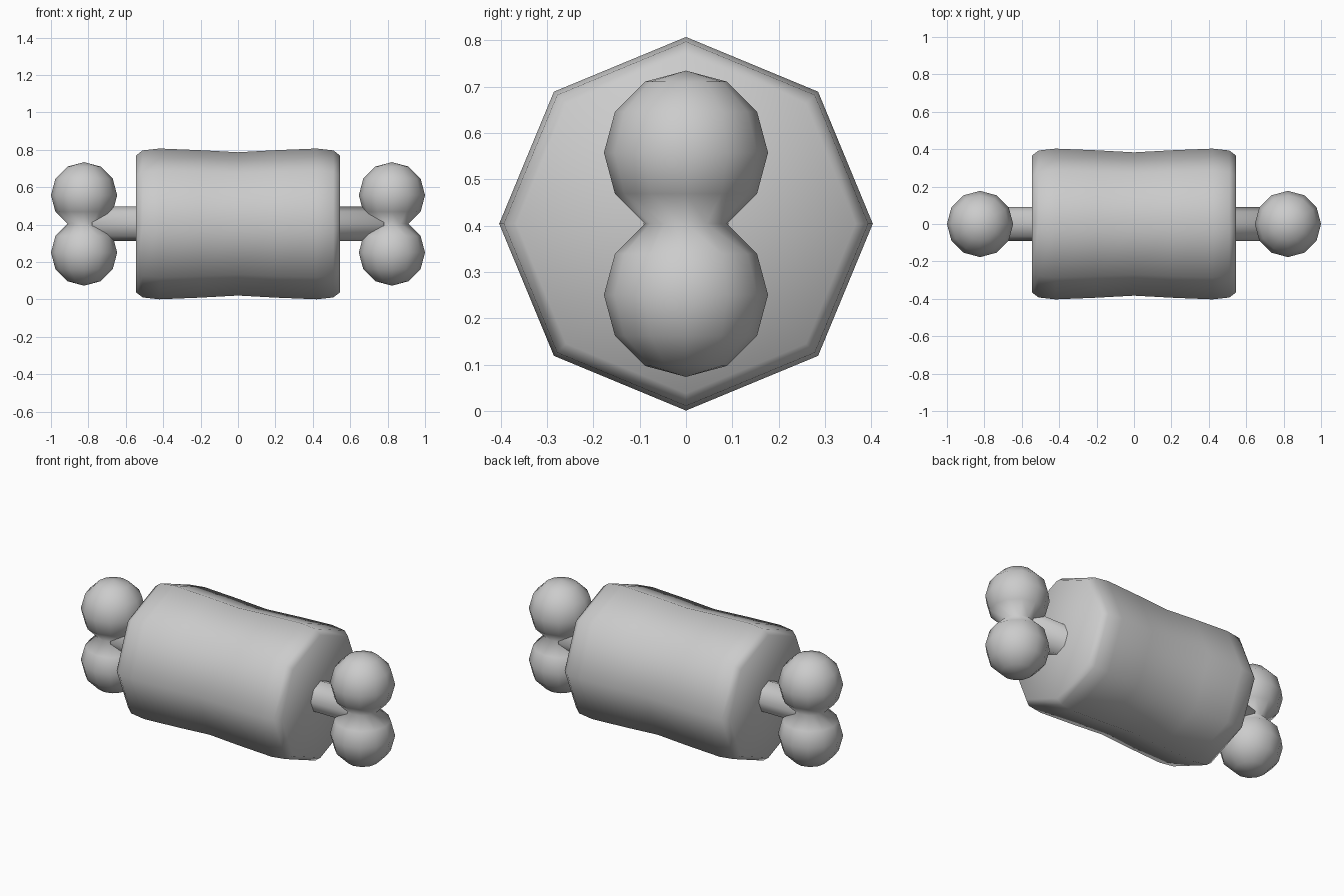
import bpy, bmesh, math
from mathutils import Matrix

cube = bpy.data.objects.get("Cube")
if cube:
    bpy.data.objects.remove(cube)

MID = 0.404    # height of the long axis
KNOB = 0.177   # knob radius
GREY = (0.6, 0.6, 0.6, 1.0)

grey = bpy.data.materials.new("plain grey")
grey.use_nodes = True
grey.diffuse_color = GREY
grey.node_tree.nodes["Principled BSDF"].inputs["Base Color"].default_value = GREY


def lathe(name, profile, sides, turn, location):
    """Revolve (radius, height) points about z, then turn and place the part."""
    bm = bmesh.new()
    rings = []
    for r, h in profile:
        if r < 1e-5:
            rings.append([bm.verts.new((0, 0, h))] * sides)
        else:
            rings.append([bm.verts.new((r * math.cos(math.tau * i / sides),
                                        r * math.sin(math.tau * i / sides), h))
                          for i in range(sides)])
    for a, b in zip(rings, rings[1:]):
        for i in range(sides):
            j = (i + 1) % sides
            bm.faces.new(dict.fromkeys((a[i], a[j], b[j], b[i])))
    bmesh.ops.recalc_face_normals(bm, faces=bm.faces[:])
    bm.transform(Matrix.Translation(location) @ turn)
    for f in bm.faces:
        f.smooth = True
    mesh = bpy.data.meshes.new(name)
    bm.to_mesh(mesh)
    bm.free()
    mesh.materials.append(grey)
    obj = bpy.data.objects.new(name, mesh)
    bpy.context.collection.objects.link(obj)
    return obj


along_x = Matrix.Rotation(math.pi / 2, 4, 'Y')

# Octagonal meat roll with a slight waist and bevelled ends
half = [(0, 0.545), (0.366, 0.545), (0.393, 0.51), (0.403, 0.42), (0.394, 0.2)]
roll = half + [(0.383, 0)] + [(r, -h) for r, h in reversed(half)]
lathe("meat_roll", roll, 8, along_x, (0, 0, MID))

# Bone shaft through the roll
lathe("bone_shaft", [(0, -0.78), (0.092, -0.78), (0.092, 0.78), (0, 0.78)],
      8, along_x, (0, 0, MID))

# Paired knobs at each end, sharing one ring at the waist
rise = KNOB * math.cos(math.pi / 6)
upper = [(KNOB * math.sin(math.radians(a)), rise + KNOB * math.cos(math.radians(a)))
         for a in range(0, 180, 30)]
knobs = upper + [(r, -h) for r, h in reversed(upper[:-1])]
for side, x in (("left", 0.823), ("right", -0.823)):
    lathe("bone_knobs_" + side, knobs, 12, Matrix.Identity(4), (x, 0, MID))
